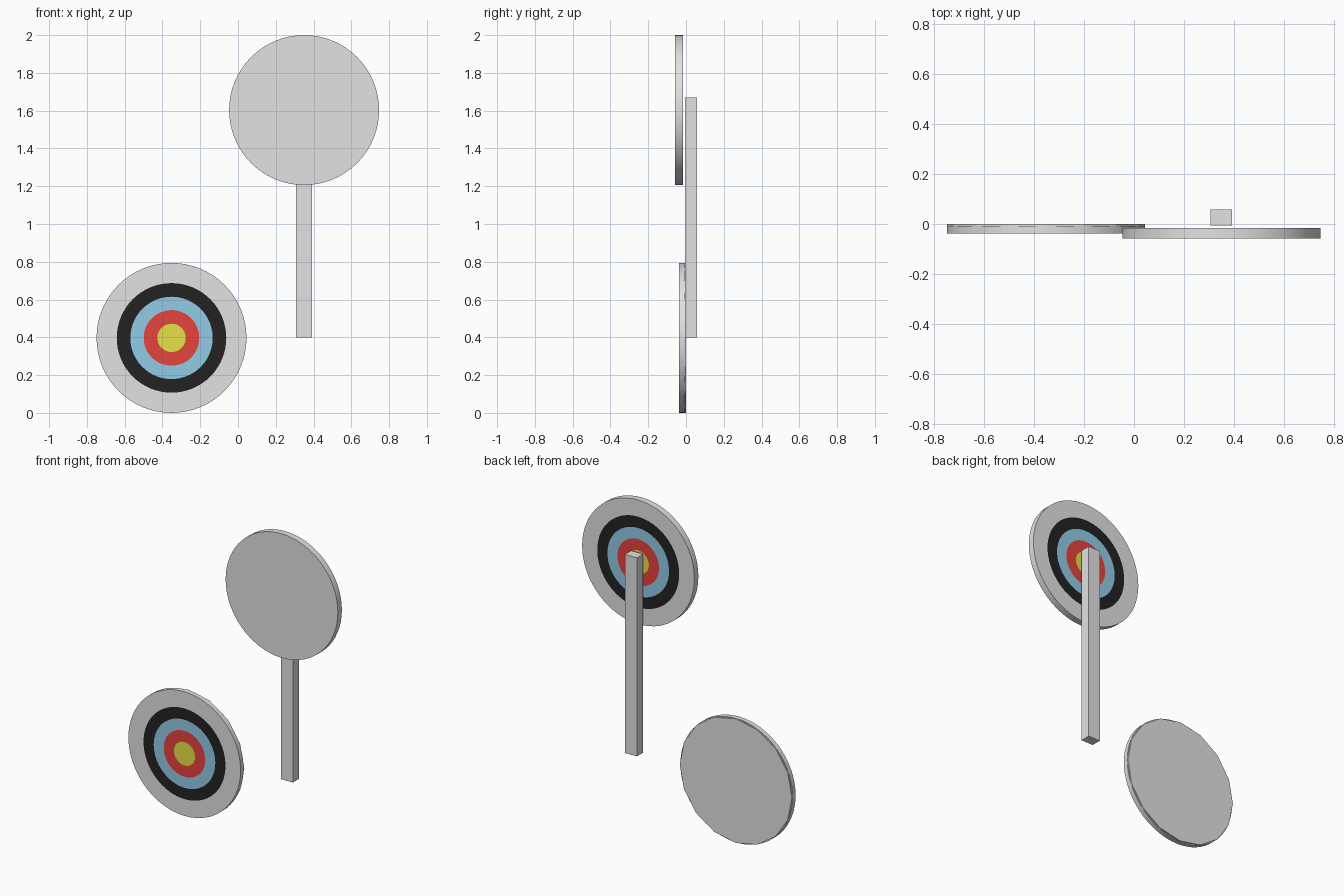
import bpy, bmesh, math

if "Cube" in bpy.data.objects:
    bpy.data.objects.remove(bpy.data.objects["Cube"])

def material(name, rgb):
    m = bpy.data.materials.new(name)
    m.diffuse_color = (*rgb, 1)
    m.use_nodes = True
    m.node_tree.nodes["Principled BSDF"].inputs["Base Color"].default_value = m.diffuse_color
    return m

grey = material("light_grey", (0.76, 0.76, 0.76))
black = material("ring_black", (0.016, 0.016, 0.016))
blue = material("ring_blue", (0.29, 0.60, 0.80))
red = material("ring_red", (0.79, 0.058, 0.048))
yellow = material("centre_yellow", (0.79, 0.75, 0.065))
COLOURS = [grey, black, blue, red, yellow]
RADIUS = 0.397
RING_RADII = [RADIUS, 0.29, 0.218, 0.147, 0.075]   # outer edge of each colour


def finish(name, bm, mats):
    bmesh.ops.recalc_face_normals(bm, faces=bm.faces)
    me = bpy.data.meshes.new(name)
    bm.to_mesh(me)
    bm.free()
    for m in mats:
        me.materials.append(m)
    ob = bpy.data.objects.new(name, me)
    bpy.context.collection.objects.link(ob)
    return ob


def disc(name, x, z, y_face, y_back, radii, sides, smooth):
    """Upright disc whose face at y_face is cut into concentric coloured rings."""
    bm = bmesh.new()

    def circle(r, y):
        return [bm.verts.new((x + r * math.cos(2 * math.pi * i / sides), y,
                              z + r * math.sin(2 * math.pi * i / sides)))
                for i in range(sides)]

    back = circle(radii[0], y_back)
    bm.faces.new(back)
    loops = [back] + [circle(r, y_face) for r in radii]
    for k in range(len(loops) - 1):
        a, b = loops[k], loops[k + 1]
        for i in range(sides):
            j = (i + 1) % sides
            f = bm.faces.new((a[i], a[j], b[j], b[i]))
            f.material_index = max(k - 1, 0)
            f.smooth = smooth and k == 0
    bm.faces.new(loops[-1]).material_index = len(radii) - 1
    # keep the rim corners sharp
    for e in bm.edges:
        if len(e.link_faces) == 2 and e.calc_face_angle(0) > 0.6:
            e.smooth = False
    return finish(name, bm, COLOURS[:len(radii)])


def box(name, lo, hi):
    bm = bmesh.new()
    bmesh.ops.create_cube(bm, size=1)
    for v in bm.verts:
        v.co = [(lo[i] + hi[i]) / 2 + v.co[i] * (hi[i] - lo[i]) for i in range(3)]
    return finish(name, bm, [grey])


# upper target, rings face the back
disc("upper_target", 0.35, 1.603, -0.017, -0.058, RING_RADII, 64, True)

# lower target, rings face the front, with a coarser backing plate
disc("lower_target", -0.352, 0.397, -0.038, -0.008, RING_RADII, 64, True)
disc("lower_backing", -0.352, 0.397, -0.008, -0.001, [RADIUS], 16, False)

# post in two sections
box("post_lower", (0.307, -0.006, 0.40), (0.392, 0.058, 0.91))
box("post_upper", (0.307, -0.006, 0.91), (0.392, 0.058, 1.67))
